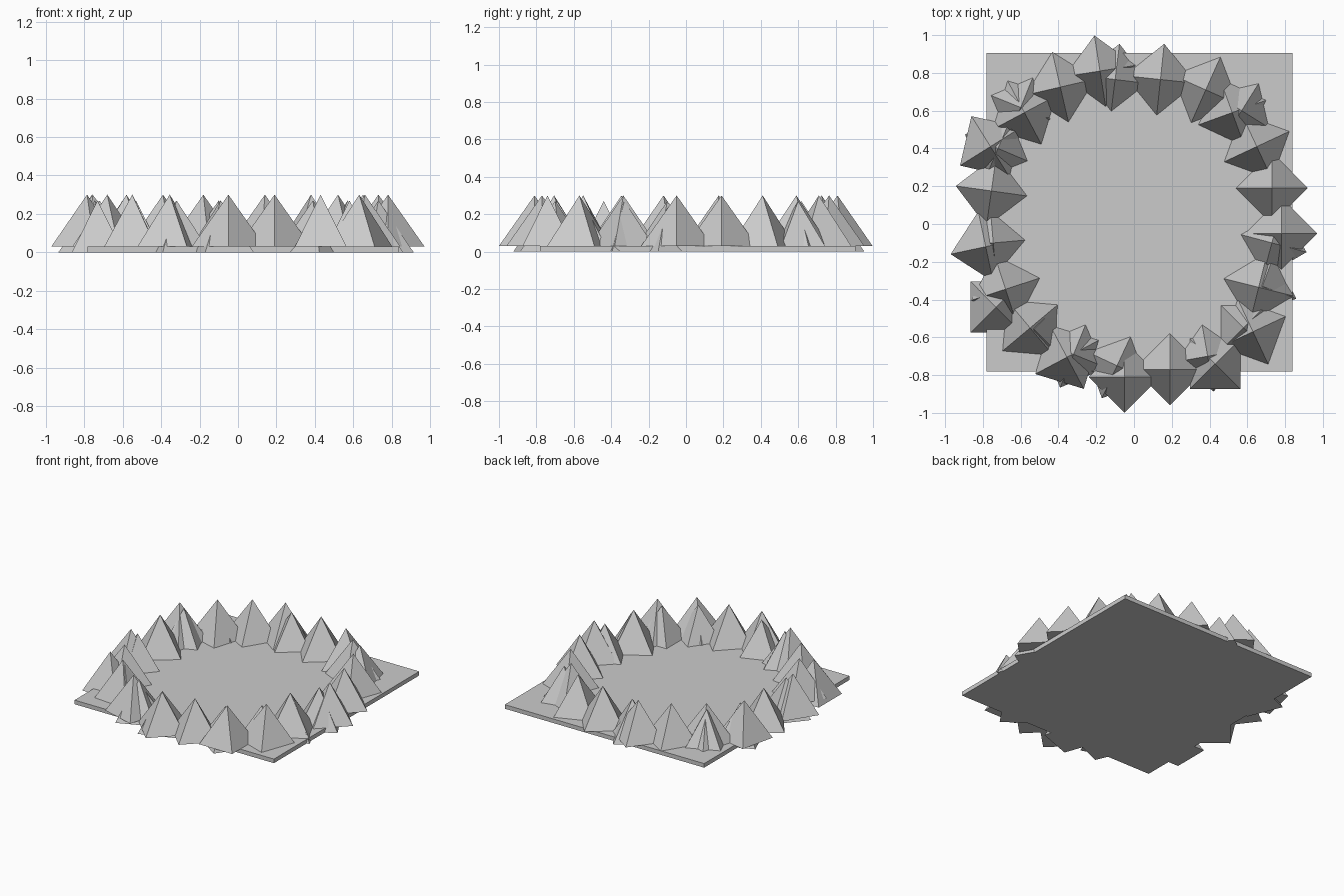
import bpy
from math import radians

RADIUS, HEIGHT, PLATE = 0.19, 0.27, 0.03


def spike(name, x, y, turn, z):
    bpy.ops.mesh.primitive_cone_add(vertices=4, radius1=RADIUS, radius2=0, depth=HEIGHT,
                                    location=(x, y, z + HEIGHT / 2),
                                    rotation=(0, 0, radians(turn)))
    bpy.context.object.name = name


# flat base plate, slightly off centre
bpy.ops.mesh.primitive_cube_add(size=1, location=(0.028, 0.063, PLATE / 2))
plate = bpy.context.object
plate.name = "base_plate"
plate.scale = (1.62, 1.686, PLATE)

# ring of spikes standing on the plate: x, y, turn
upper = [
    (0.73, 0.19, 0), (0.65, 0.41, 25), (0.52, 0.59, 20), (0.38, 0.71, 66),
    (0.14, 0.765, 84), (-0.18, 0.81, 99), (-0.39, 0.725, 103), (-0.58, 0.59, 118),
    (-0.76, 0.41, 122), (-0.755, 0.175, 172), (-0.785, -0.12, 192), (-0.68, -0.345, 18),
    (-0.55, -0.55, 40), (-0.355, -0.705, 28), (-0.05, -0.81, 0), (0.19, -0.77, 90),
    (0.43, -0.74, 45), (0.63, -0.57, 25), (0.66, -0.335, -14), (0.78, -0.05, 0),
]
# ring of spikes sunk to the ground
lower = [
    (0.57, 0.60, 58), (-0.10, 0.765, 83), (-0.60, 0.617, 68), (-0.72, 0.40, -23),
    (-0.745, -0.10, 5), (-0.73, -0.44, 45), (-0.53, -0.557, 45), (-0.32, -0.69, 68),
    (-0.09, -0.75, 65), (0.39, -0.70, 100), (0.58, -0.55, 45), (0.68, -0.33, -20),
    (0.73, -0.10, -15),
]
for ring, spots, z in (("upper", upper, PLATE), ("lower", lower, 0)):
    for i, (x, y, turn) in enumerate(spots):
        spike(f"{ring}_spike_{i + 1}", x, y, turn, z)
